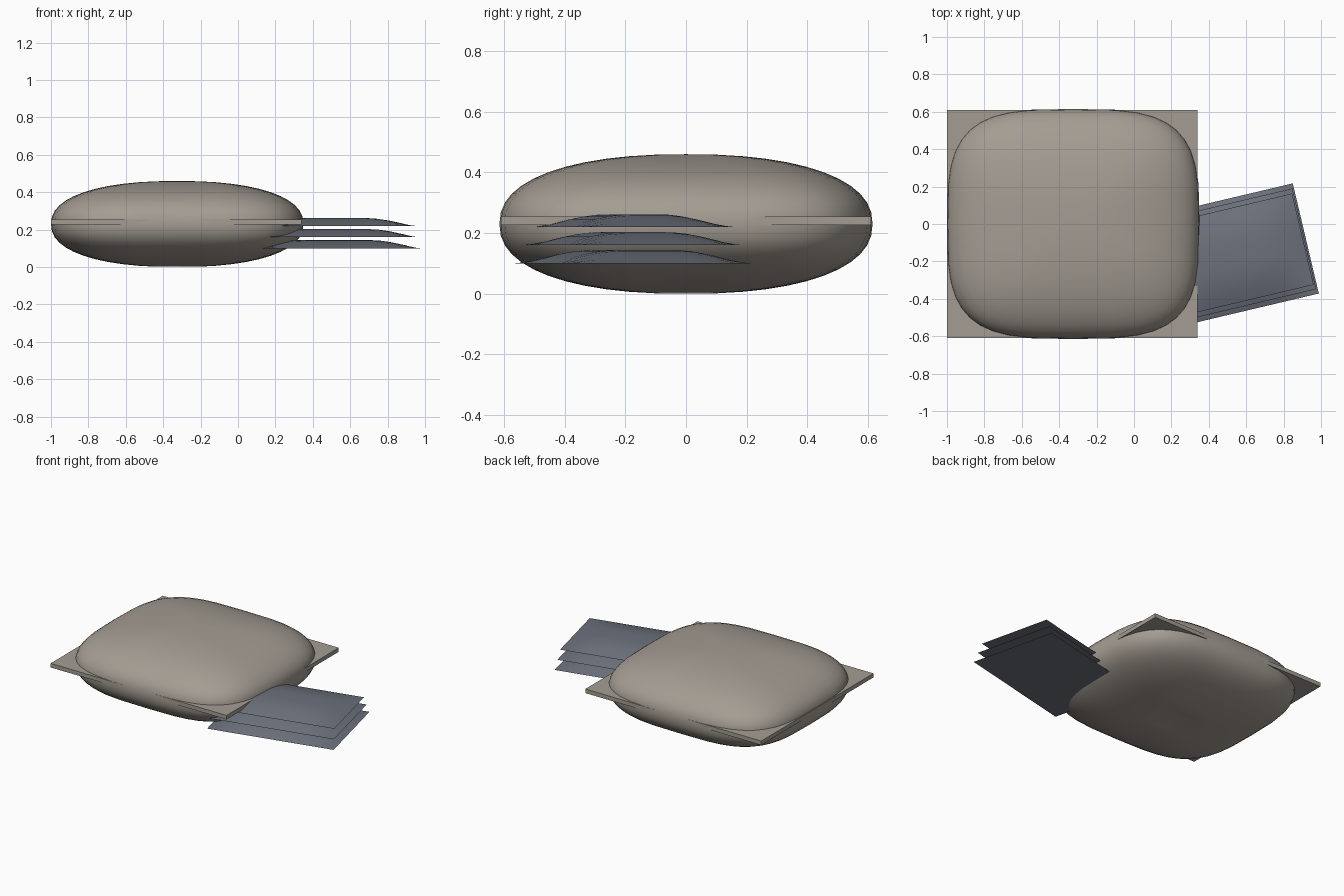
import bpy, bmesh, math
from mathutils import Matrix, Vector

if "Cube" in bpy.data.objects:
    bpy.data.objects.remove(bpy.data.objects["Cube"])


def material(name, rgb):
    m = bpy.data.materials.new(name)
    m.diffuse_color = (*rgb, 1)
    m.use_nodes = True
    m.node_tree.nodes["Principled BSDF"].inputs["Base Color"].default_value = m.diffuse_color
    return m


linen = material("warm grey linen", (0.37, 0.335, 0.29))
slate = material("slate blue grey", (0.15, 0.165, 0.20))


def finish(bm, name, mat, angle=50):
    bmesh.ops.recalc_face_normals(bm, faces=bm.faces)
    me = bpy.data.meshes.new(name)
    bm.to_mesh(me)
    bm.free()
    ob = bpy.data.objects.new(name, me)
    bpy.context.collection.objects.link(ob)
    me.materials.append(mat)
    bpy.ops.object.select_all(action='DESELECT')
    ob.select_set(True)
    bpy.context.view_layer.objects.active = ob
    bpy.ops.object.shade_smooth_by_angle(angle=math.radians(angle))
    return ob


def power(v, e):
    return math.copysign(abs(v) ** e, v)


# Cushion: rounded-square superellipsoid with a small pucker underneath
CX, CZ = -0.325, 0.23
bm = bmesh.new()
bmesh.ops.create_uvsphere(bm, u_segments=40, v_segments=24, radius=1)
for v in bm.verts:
    x, y, z = v.co
    r = math.hypot(x, y)
    a = math.atan2(y, x)
    k = power(r, 2 / 2.3)
    v.co = (CX + 0.675 * k * power(math.cos(a), 2 / 3.5),
            0.615 * k * power(math.sin(a), 2 / 3.5),
            CZ + 0.23 * power(z, 2 / 2.3))
    if z < -0.999:
        v.co.z += 0.025
finish(bm, "cushion", linen)

# Flat flange whose corners show around the cushion
bm = bmesh.new()
bmesh.ops.create_cube(bm, size=1, matrix=Matrix.Translation((-0.33, 0, 0.241)) @
                      Matrix.Diagonal((1.34, 1.22, 0.028, 1)))
finish(bm, "flange", linen, 30)


# Thin domed sheets tucked under the cushion, each narrower than the one below
def rise(d, reach):
    t = min(max(d / reach, 0), 1)
    return 1 - (1 - t) ** 1.8


def sheet(name, z, length, width, height):
    bm = bmesh.new()
    bmesh.ops.create_grid(bm, x_segments=14, y_segments=12, size=0.5)
    turn = Matrix.Rotation(math.radians(13.3), 3, 'Z')
    rim = [e for e in bm.edges if e.is_boundary]
    for v in bm.verts:
        x, y = v.co.x * length, v.co.y * width
        h = height * rise(length / 2 - abs(x), 0.24) * rise(width / 2 - abs(y), 0.2)
        v.co = turn @ Vector((x, y, h)) + Vector((0.505, -0.175, z))
    bmesh.ops.holes_fill(bm, edges=rim)  # flat underside
    finish(bm, name, slate, 60)


for i, name in enumerate(("lower_sheet", "middle_sheet", "upper_sheet")):
    sheet(name, 0.10 + 0.06 * i, 0.85 - 0.016 * i, 0.605 - 0.052 * i, 0.044 - 0.001 * i)
